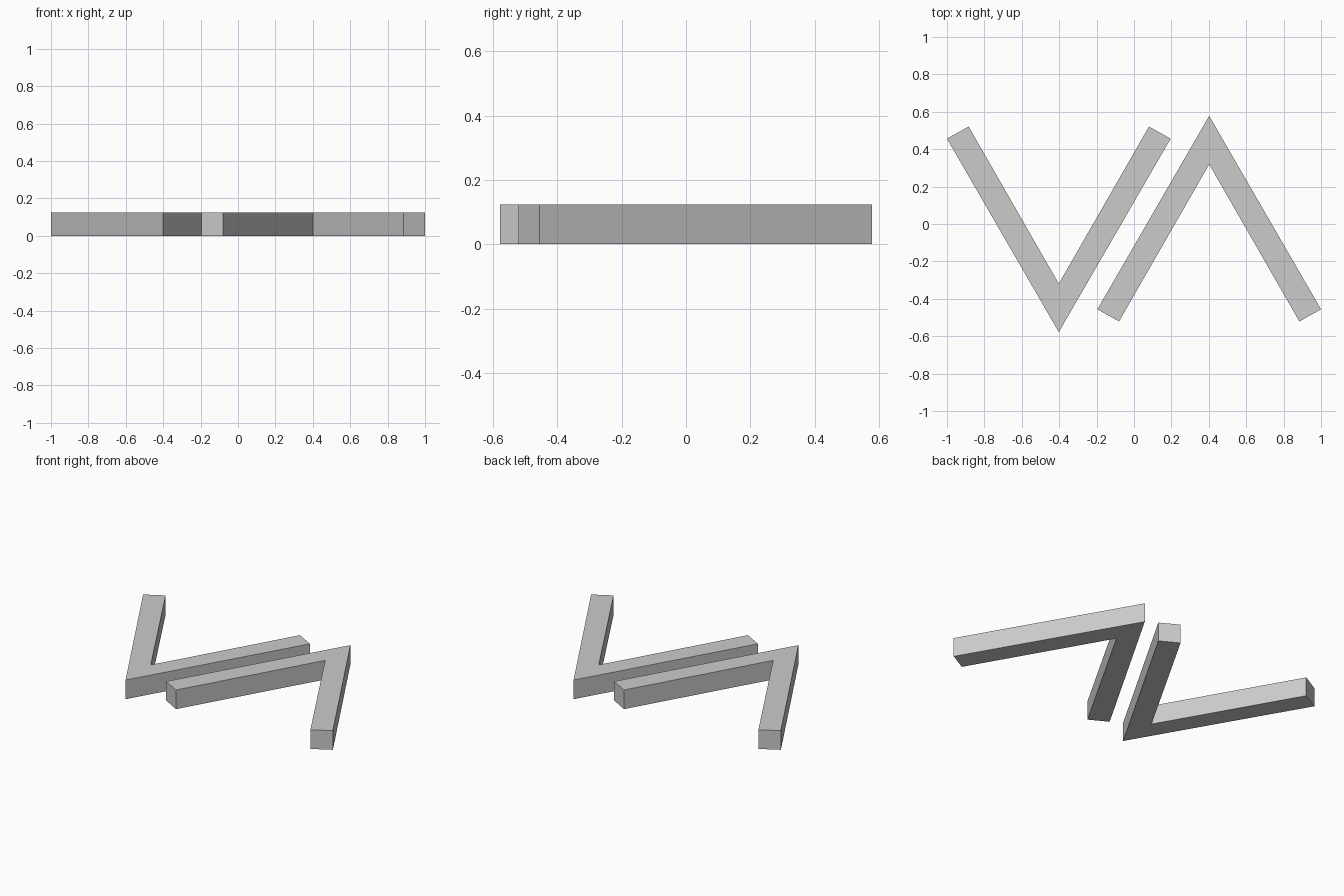
import bpy
import bmesh

cube = bpy.data.objects.get("Cube")
if cube:
    bpy.data.objects.remove(cube, do_unlink=True)

HEIGHT = 0.124

# Single plain grey
grey = bpy.data.materials.new("light_grey")
grey.use_nodes = True
colour = (0.6, 0.6, 0.6, 1)
grey.diffuse_color = colour
grey.node_tree.nodes["Principled BSDF"].inputs["Base Color"].default_value = colour

# Right half of a V: outer tip, outer end, inner end, inner notch
half = [(0, -0.578), (0.598, -0.578 + 1.034), (0.482, 0.521), (0, -0.319)]
outline = half + [(-x, y) for x, y in reversed(half[1:3])]


def chevron(name, centre_x, turn):
    """Extrude the V outline; turn = -1 rotates it half a turn."""
    bm = bmesh.new()
    verts = [bm.verts.new((centre_x + turn * x, turn * y, 0)) for x, y in outline]
    base = bm.faces.new(verts)
    top = bmesh.ops.extrude_face_region(bm, geom=[base])["geom"]
    bmesh.ops.translate(bm, vec=(0, 0, HEIGHT),
                        verts=[g for g in top if isinstance(g, bmesh.types.BMVert)])
    bmesh.ops.recalc_face_normals(bm, faces=bm.faces)
    mesh = bpy.data.meshes.new(name)
    bm.to_mesh(mesh)
    bm.free()
    mesh.materials.append(grey)
    obj = bpy.data.objects.new(name, mesh)
    bpy.context.collection.objects.link(obj)
    return obj


# Two interlocking chevrons, one pointing forward and one back
chevron("right_chevron", -0.402, 1)
chevron("left_chevron", 0.402, -1)
